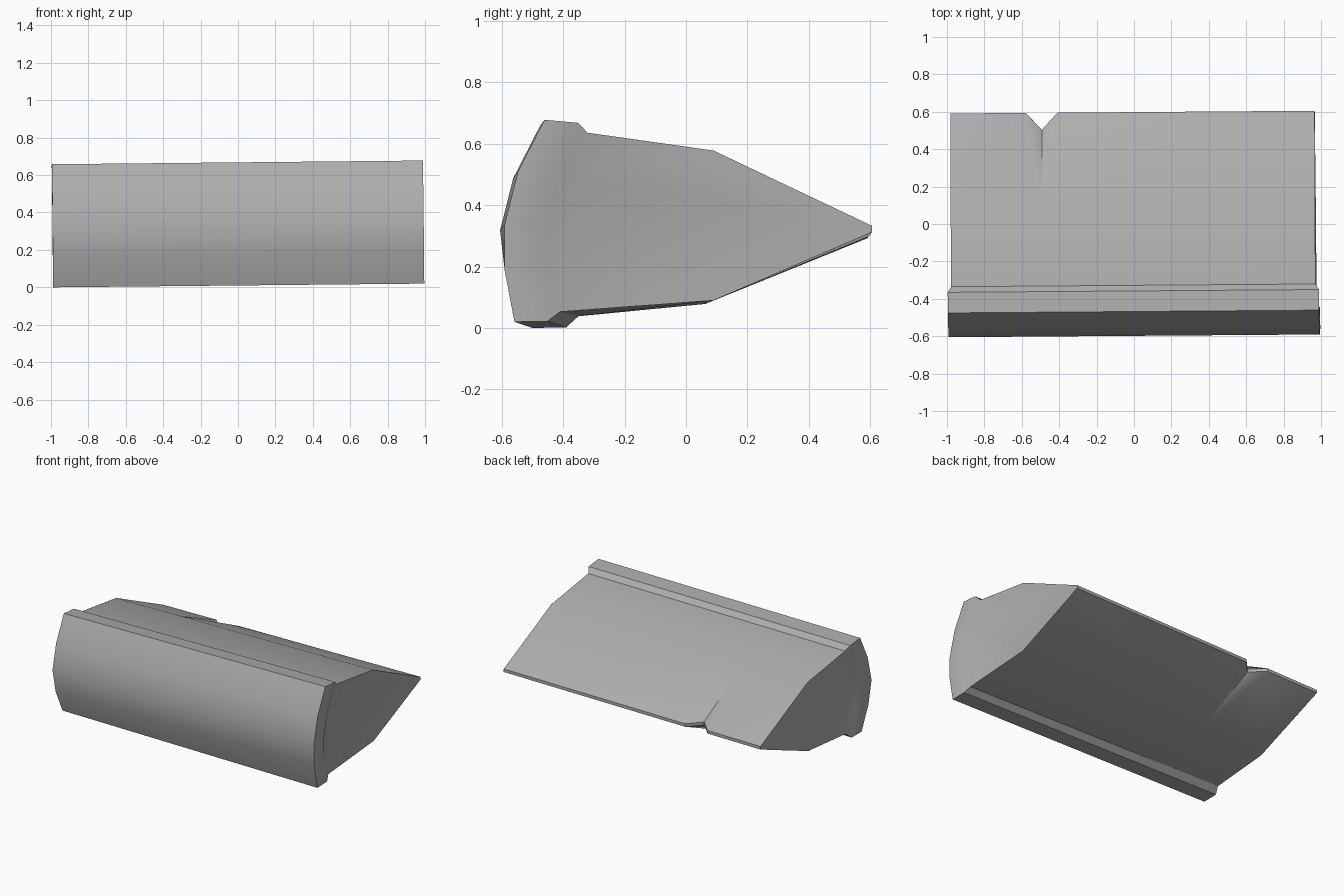
import bpy, bmesh
from math import radians
from mathutils import Matrix, Vector

if "Cube" in bpy.data.objects:
    bpy.data.objects.remove(bpy.data.objects["Cube"])

# Side profiles (y, z): front curve, flange rim, root of the wedge, wedge
front = [(-0.468, 0.67), (-0.555, 0.50), (-0.598, 0.33), (-0.598, 0.18), (-0.566, 0.012)]
lip = [(-0.358, 0.66), (-0.445, 0.50), (-0.488, 0.335), (-0.488, 0.18), (-0.458, 0.014)]
root = [(-0.328, 0.628), (-0.41, 0.48), (-0.457, 0.33), (-0.457, 0.185), (-0.418, 0.045)]
wedge = [(0.082, 0.57), (0.598, 0.325), (0.598, 0.304), (0.082, 0.082)]
# The left end curves back further at the bottom
front_left = front[:3] + [(-0.566, 0.17), (-0.493, 0.012)]
lip_left = lip[:3] + [(-0.455, 0.17), (-0.383, 0.014)]
root_left = root[:3] + [(-0.422, 0.17), (-0.343, 0.05)]
wedge_left = wedge[:3] + [(0.07, 0.09)]
FLANGE, BODY = 0.992, 0.974          # half lengths

bm = bmesh.new()


def row(x, pts):
    return [bm.verts.new((x, y, z)) for y, z in pts]


# Curved striking flange running into a tapered wedge
F = row(-FLANGE, front_left), row(FLANGE, front)
L = row(-FLANGE, lip_left), row(FLANGE, lip)
R = row(-BODY, root_left), row(BODY, root)
W = row(-BODY, wedge_left), row(BODY, wedge)
for s in (0, 1):
    for i in range(4):
        bm.faces.new((F[s][i], F[s][i + 1], L[s][i + 1], L[s][i]))
        bm.faces.new((L[s][i], L[s][i + 1], R[s][i + 1], R[s][i]))
    bm.faces.new(R[s] + W[s][::-1])


def span(a, b, c, d):
    bm.faces.new((a[0], a[1], b[1], b[0])) if c is None else bm.faces.new((a, b, c, d))


# Long faces of the flange
for i in range(4):
    span((F[0][i], F[1][i]), (F[0][i + 1], F[1][i + 1]), None, None)
for k in (0, 4):
    for A, B in ((F, L), (L, R)):
        span((A[0][k], A[1][k]), (B[0][k], B[1][k]), None, None)

# Wedge slopes with a nick dented into the thin edge
nick = [(-0.572, 0.598), (-0.485, 0.508), (-0.402, 0.598)]
edges = []
for k, ridge, tip in ((0, 0, 1), (4, 3, 2)):
    z = wedge[tip][1]
    n = [bm.verts.new((x, y, z)) for x, y in nick]
    y, zr = wedge[ridge]
    m = bm.verts.new((-0.485, y - (0.009 if k else 0), zr + (0.006 if k else 0)))
    left, right = W[0][ridge], W[1][ridge]
    bm.faces.new((R[0][k], left, m))
    bm.faces.new((R[0][k], m, right, R[1][k]))
    bm.faces.new((left, W[0][tip], n[0], m))
    bm.faces.new((m, n[0], n[1]))
    bm.faces.new((m, n[1], n[2]))
    bm.faces.new((m, n[2], W[1][tip], right))
    edges.append([W[0][tip]] + n + [W[1][tip]])
top, bottom = edges
for i in range(4):
    span(top[i], top[i + 1], bottom[i + 1], bottom[i])

# Slight lean, then centre and stand on the floor
tilt = Matrix.Rotation(0.0075, 4, 'Z') @ Matrix.Rotation(-0.01, 4, 'Y')
bmesh.ops.transform(bm, matrix=tilt, verts=bm.verts)
low = Vector([min(v.co[k] for v in bm.verts) for k in range(3)])
high = Vector([max(v.co[k] for v in bm.verts) for k in range(3)])
mid = (low + high) / 2
bmesh.ops.translate(bm, vec=(-mid.x, -mid.y, -low.z), verts=bm.verts)
bmesh.ops.recalc_face_normals(bm, faces=bm.faces)

mesh = bpy.data.meshes.new("wedge_body")
bm.to_mesh(mesh)
bm.free()
body = bpy.data.objects.new("wedge_body", mesh)
bpy.context.collection.objects.link(body)

# Dark grey finish
grey = bpy.data.materials.new("dark_grey")
grey.diffuse_color = (0.42, 0.42, 0.42, 1)
grey.use_nodes = True
grey.node_tree.nodes["Principled BSDF"].inputs["Base Color"].default_value = grey.diffuse_color
mesh.materials.append(grey)

bpy.context.view_layer.objects.active = body
body.select_set(True)
bpy.ops.object.shade_smooth_by_angle(angle=radians(33))
